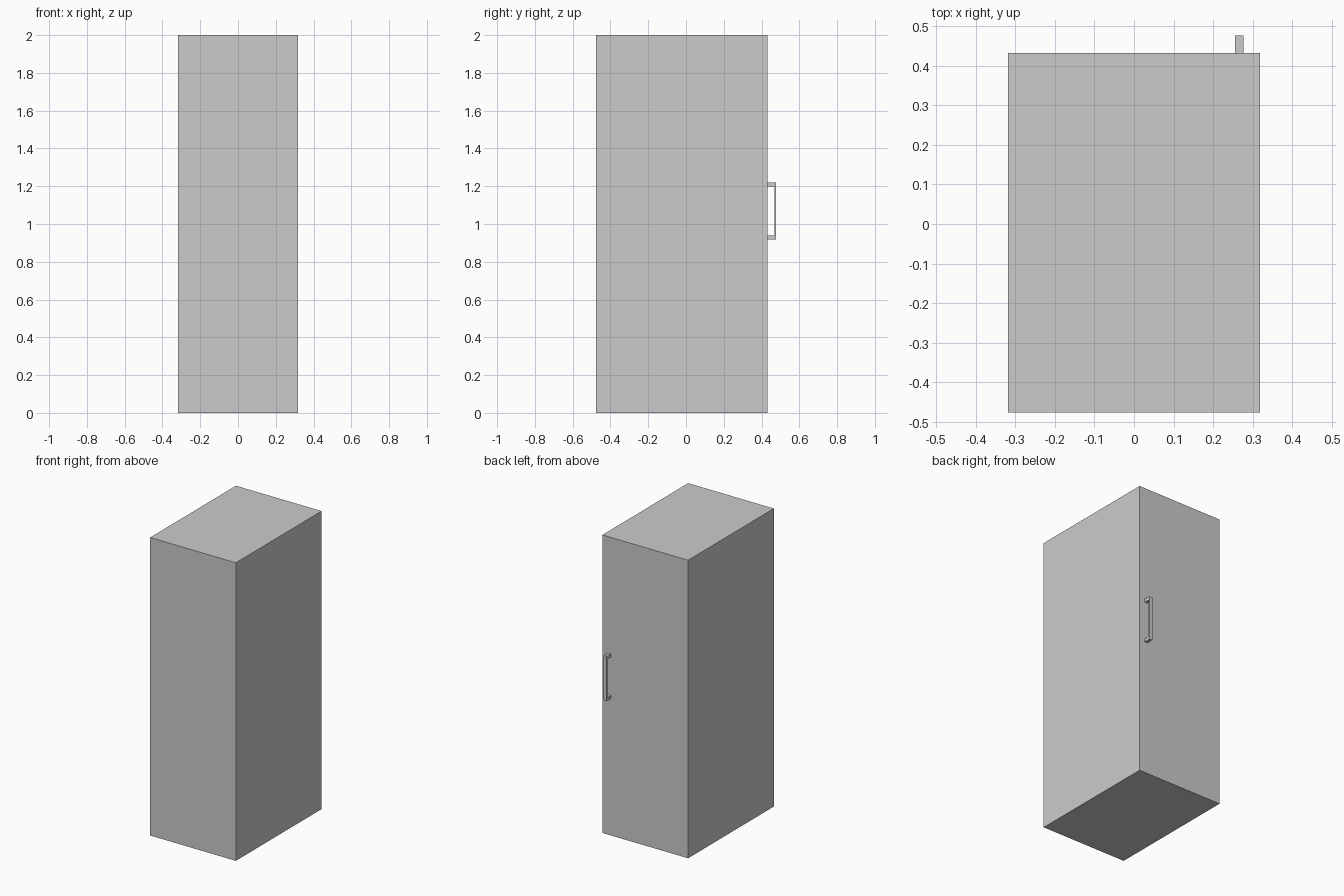
import bpy

if "Cube" in bpy.data.objects:
    bpy.data.objects.remove(bpy.data.objects["Cube"])


def box(name, x, y, z):
    """Box spanning the given (min, max) ranges."""
    bpy.ops.mesh.primitive_cube_add(size=1, location=[sum(r) / 2 for r in (x, y, z)])
    ob = bpy.context.object
    ob.name = name
    ob.scale = [r[1] - r[0] for r in (x, y, z)]
    bpy.ops.object.transform_apply(location=False, rotation=False, scale=True)
    return ob


# Tall cabinet body
box("cabinet_body", (-0.318, 0.318), (-0.477, 0.432), (0, 2))

# Handle on the back face: two posts and a thin grip bar
hx, z0, z1, post = (0.255, 0.277), 0.919, 1.219, 0.021
grip_y = 0.469
box("handle_post_lower", hx, (0.432, grip_y), (z0, z0 + post))
box("handle_post_upper", hx, (0.432, grip_y), (z1 - post, z1))
box("handle_grip", hx, (grip_y, 0.477), (z0, z1))
